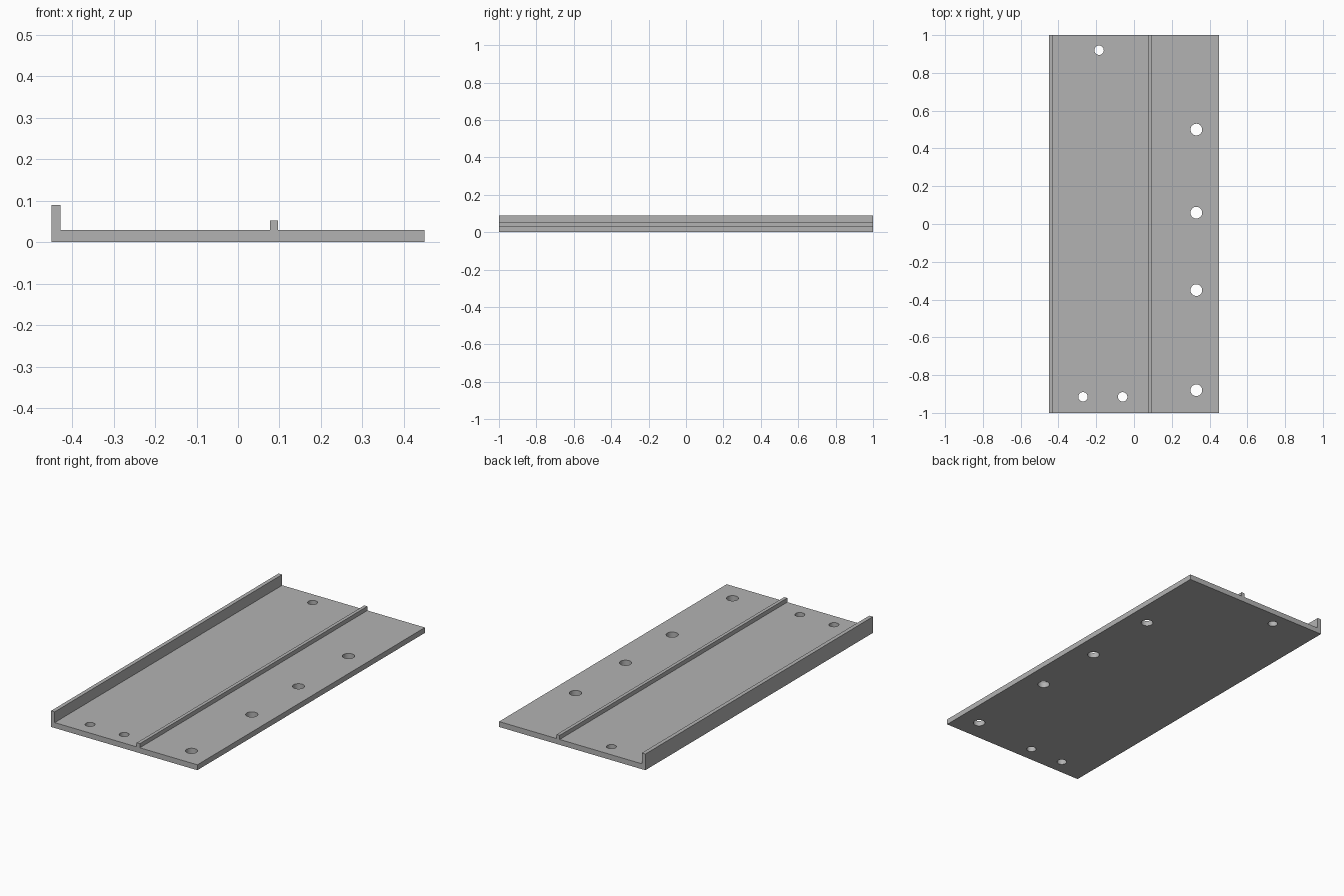
import bpy
import bmesh
from mathutils import Matrix, Vector

cube = bpy.data.objects.get("Cube")
if cube:
    bpy.data.objects.remove(cube, do_unlink=True)

# Single flat grey
grey = bpy.data.materials.new("plain grey")
grey.use_nodes = True
colour = (0.45, 0.45, 0.45, 1)
grey.diffuse_color = colour
grey.node_tree.nodes["Principled BSDF"].inputs["Base Color"].default_value = colour

HALF_W, HALF_L = 0.45, 1.0
PLATE, WALL, RIB = 0.03, 0.09, 0.053   # heights
WALL_IN, RIB_L, RIB_R = -0.428, 0.077, 0.096


def add_object(name, bm):
    bmesh.ops.recalc_face_normals(bm, faces=bm.faces)
    mesh = bpy.data.meshes.new(name)
    bm.to_mesh(mesh)
    bm.free()
    mesh.materials.append(grey)
    obj = bpy.data.objects.new(name, mesh)
    bpy.context.collection.objects.link(obj)
    return obj


# Base plate with edge wall and rib: one cross-section extruded along y
profile = [(-HALF_W, 0), (HALF_W, 0), (HALF_W, PLATE),
           (RIB_R, PLATE), (RIB_R, RIB), (RIB_L, RIB), (RIB_L, PLATE),
           (WALL_IN, PLATE), (WALL_IN, WALL), (-HALF_W, WALL)]
bm = bmesh.new()
face = bm.faces.new([bm.verts.new((x, -HALF_L, z)) for x, z in profile])
ext = bmesh.ops.extrude_face_region(bm, geom=[face], use_keep_orig=True)
moved = [g for g in ext["geom"] if isinstance(g, bmesh.types.BMVert)]
bmesh.ops.translate(bm, verts=moved, vec=Vector((0, 2 * HALF_L, 0)))
plate = add_object("ribbed_base_plate", bm)

# Screw holes: a row of large ones on the left, small ones at the ends
holes = [(0.33, y, 0.031) for y in (0.5, 0.06, -0.35, -0.88)]
holes += [(x, y, 0.025) for x, y in ((-0.185, 0.92), (-0.27, -0.915), (-0.06, -0.915))]
bm = bmesh.new()
for x, y, r in holes:
    bmesh.ops.create_cone(bm, cap_ends=True, segments=32, radius1=r, radius2=r,
                          depth=0.2, matrix=Matrix.Translation((x, y, 0)))
cutter = add_object("hole_cutter", bm)
cutter.hide_render = True

cut = plate.modifiers.new("Holes", "BOOLEAN")
cut.operation = "DIFFERENCE"
cut.solver = "EXACT"
cut.object = cutter
bpy.context.view_layer.objects.active = plate
plate.select_set(True)
bpy.ops.object.modifier_apply(modifier=cut.name)
bpy.data.objects.remove(cutter, do_unlink=True)

# Round hole walls, crisp edges elsewhere
bpy.ops.object.shade_smooth_by_angle()
